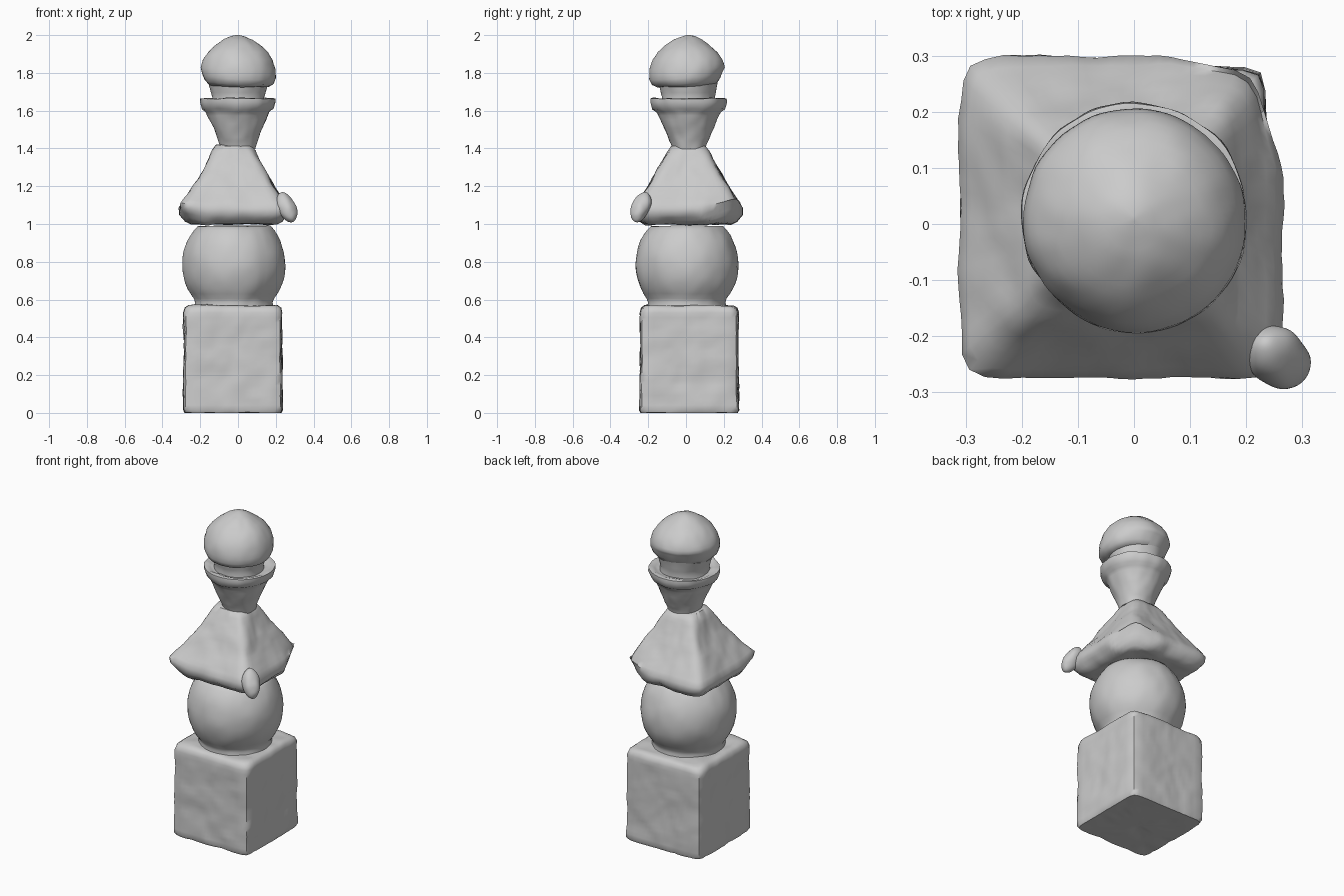
import bpy, bmesh, math
from mathutils import Vector, noise

if "Cube" in bpy.data.objects:
    bpy.data.objects.remove(bpy.data.objects["Cube"])

stone = bpy.data.materials.new("grey_stone")
stone.use_nodes = True
colour = (0.6, 0.6, 0.6, 1)
stone.diffuse_color = colour
stone.node_tree.nodes["Principled BSDF"].inputs["Base Color"].default_value = colour

SIDES = 80
STEP = 0.025


def ring_point(angle, half, power):
    """Point on a rounded square; power 2 is a circle, higher is squarer."""
    c, s = math.cos(angle), math.sin(angle)
    r = half / (abs(c) ** power + abs(s) ** power) ** (1 / power)
    return r * c, r * s


def finish(name, bm, rough, crease):
    """Weather the surface, then make a smooth stone object."""
    bmesh.ops.recalc_face_normals(bm, faces=bm.faces)
    bm.normal_update()
    moves = []
    for v in bm.verts:
        n = noise.noise(v.co * 9) + 0.5 * noise.noise(v.co * 22)
        moves.append(v.normal * n * rough)
    for v, move in zip(bm.verts, moves):
        v.co += move
        v.co.z = max(v.co.z, 0)
    mesh = bpy.data.meshes.new(name)
    bm.to_mesh(mesh)
    bm.free()
    mesh.materials.append(stone)
    obj = bpy.data.objects.new(name, mesh)
    bpy.context.collection.objects.link(obj)
    bpy.ops.object.select_all(action='DESELECT')
    obj.select_set(True)
    bpy.context.view_layer.objects.active = obj
    bpy.ops.object.shade_smooth_by_angle(angle=math.radians(crease))
    return obj


def loft(name, profile, centre, rough=0.006, crease=50, warp=None):
    """Skin rings along a profile of (height, half width, squareness)."""
    bm = bmesh.new()
    rows = []
    for a, b in zip(profile, profile[1:]):
        count = max(1, round(math.dist(a[:2], b[:2]) / STEP))
        rows += [[p + (q - p) * i / count for p, q in zip(a, b)] for i in range(count)]
    rows.append(profile[-1])
    rings = []
    for z, half, power in rows:
        ring = []
        for i in range(SIDES):
            x, y = ring_point(math.tau * i / SIDES, half, power)
            p = Vector((x, y, z))
            if warp:
                warp(p)
            ring.append(bm.verts.new(p + Vector((*centre, 0))))
        rings.append(ring)
    for low, high in zip(rings, rings[1:]):
        for i in range(SIDES):
            j = (i + 1) % SIDES
            bm.faces.new((low[i], low[j], high[j], high[i]))
    bm.faces.new(rings[0][::-1])
    bm.faces.new(rings[-1])
    return finish(name, bm, rough, crease)


def chip_roof(p):
    """Flare one corner, blunt the opposite one, bow the eaves inward."""
    low = max(0, min(1, (1.25 - p.z) / 0.2))
    flare = max(0, -p.x - p.y - 0.42) * low
    blunt = max(0, p.x + p.y - 0.36) * low
    p.z += 0.25 * flare
    p.x -= 0.3 * blunt
    p.y -= 0.16 * blunt
    if p.z < 1.1:
        p.z += 0.3 * blunt


def droop_skirt(p):
    """Let the lower edge of the finial hang lower at the front left."""
    edge = max(0, 1 - abs(p.z - 1.77) / 0.07)
    lean = (p.x * 0.6 - p.y) / 0.2
    p.z -= 0.025 * lean * edge
    grow = 1 + 0.07 * lean * edge
    p.x *= grow
    p.y *= grow


# Square base block
loft("base_block", [
    (0, 0.02, 14), (0, 0.255, 16), (0.015, 0.262, 18), (0.3, 0.258, 20),
    (0.53, 0.26, 16), (0.555, 0.253, 14), (0.568, 0.235, 10), (0.575, 0.02, 6),
], (-0.027, 0.017), rough=0.007)

# Round body, a squat ball cut flat above and below
ball = [(0.56, 0.21, 2), (0.585, 0.205, 2)]
ball += [(0.785 + 0.27 * math.sin(t), 0.272 * math.cos(t) ** 0.85, 2)
         for t in [math.radians(d) for d in range(-42, 56, 7)]]
loft("round_body", ball, (-0.022, 0.005), rough=0.005)

# Four-sided roof with thick eaves
loft("roof", [
    (1.0, 0.02, 6), (1.0, 0.225, 10), (1.015, 0.255, 12), (1.05, 0.285, 13),
    (1.085, 0.288, 13), (1.115, 0.272, 12), (1.2, 0.213, 10),
    (1.3, 0.155, 7), (1.385, 0.113, 5), (1.415, 0.092, 4), (1.42, 0.02, 3),
], (-0.022, 0.012), rough=0.008, warp=chip_roof)

# Worn lump on the front left corner of the eaves
bm = bmesh.new()
bmesh.ops.create_icosphere(bm, subdivisions=4, radius=1)
for v in bm.verts:
    up = v.co.z
    v.co = Vector((0.26 + 0.053 * v.co.x - 0.022 * up,
                   -0.24 + 0.053 * v.co.y + 0.022 * up, 1.088 + 0.083 * up))
finish("corner_lump", bm, 0.008, 180)

# Lotus bowl
loft("bowl", [
    (1.4, 0.09, 2.2), (1.42, 0.095, 2.2), (1.46, 0.112, 2.1), (1.53, 0.142, 2),
    (1.595, 0.168, 2), (1.61, 0.188, 2), (1.645, 0.2, 2), (1.663, 0.2, 2),
    (1.665, 0.185, 2), (1.65, 0.15, 2), (1.645, 0.02, 2),
], (0, 0.015), rough=0.007)

# Neck and jewel finial
loft("neck", [(1.64, 0.142, 2), (1.67, 0.137, 2), (1.72, 0.15, 2), (1.78, 0.165, 2)],
     (0, 0.012), rough=0.005)
loft("finial", [
    (1.735, 0.1, 2), (1.735, 0.16, 2), (1.755, 0.182, 2), (1.785, 0.195, 2),
    (1.825, 0.199, 2), (1.87, 0.185, 2), (1.91, 0.158, 2), (1.945, 0.12, 2),
    (1.975, 0.076, 2), (1.993, 0.036, 2), (2.0, 0.005, 2),
], (0, 0.01), rough=0.005, warp=droop_skirt)
